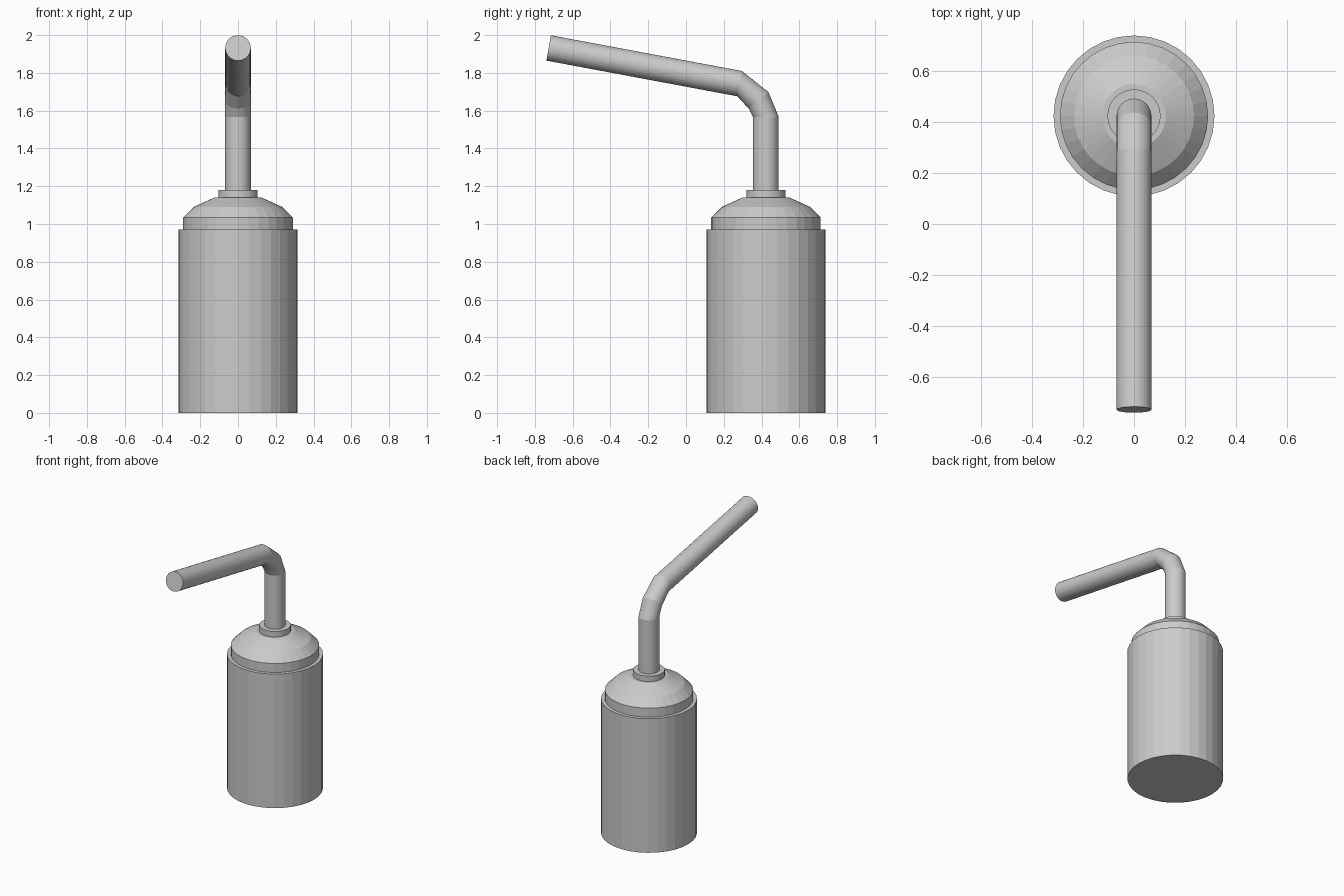
import bpy, bmesh
from math import sin, cos, pi, radians

if "Cube" in bpy.data.objects:
    bpy.data.objects.remove(bpy.data.objects["Cube"])

SIDES = 32
AXIS_Y = 0.423


def loft(name, rings):
    """Capped skin through rings of (y, z, radius, tilt towards -y in degrees)."""
    bm = bmesh.new()
    loops = []
    for y, z, r, tilt in rings:
        t = radians(tilt)
        loops.append([bm.verts.new((r * cos(a), y + r * sin(a) * cos(t), z + r * sin(a) * sin(t)))
                      for a in (2 * pi * i / SIDES for i in range(SIDES))])
    for lo, hi in zip(loops, loops[1:]):
        for i in range(SIDES):
            j = (i + 1) % SIDES
            bm.faces.new((lo[i], lo[j], hi[j], hi[i]))
    bm.faces.new(loops[0][::-1])
    bm.faces.new(loops[-1])
    bmesh.ops.recalc_face_normals(bm, faces=bm.faces)
    mesh = bpy.data.meshes.new(name)
    bm.to_mesh(mesh)
    bm.free()
    obj = bpy.data.objects.new(name, mesh)
    bpy.context.collection.objects.link(obj)
    return obj


def turned(name, profile):
    """Upright turned part from (radius, z) points."""
    return loft(name, [(AXIS_Y, z, r, 0) for r, z in profile])


# Canister, domed shoulder and collar
turned("canister_body", [(0.315, 0), (0.315, 0.97)])
turned("domed_shoulder", [(0.29, 0.97), (0.29, 1.035), (0.235, 1.09), (0.125, 1.14)])
turned("collar", [(0.104, 1.14), (0.104, 1.18)])

# Bent pipe: upright, two-segment elbow, long rising arm
loft("bent_pipe", [
    (AXIS_Y, 1.18, 0.068, 0),
    (AXIS_Y, 1.567, 0.068, 0),
    (0.384, 1.655, 0.068, 40),
    (0.284, 1.743, 0.068, 80),
    (-0.727, 1.932, 0.068, 80),
])
